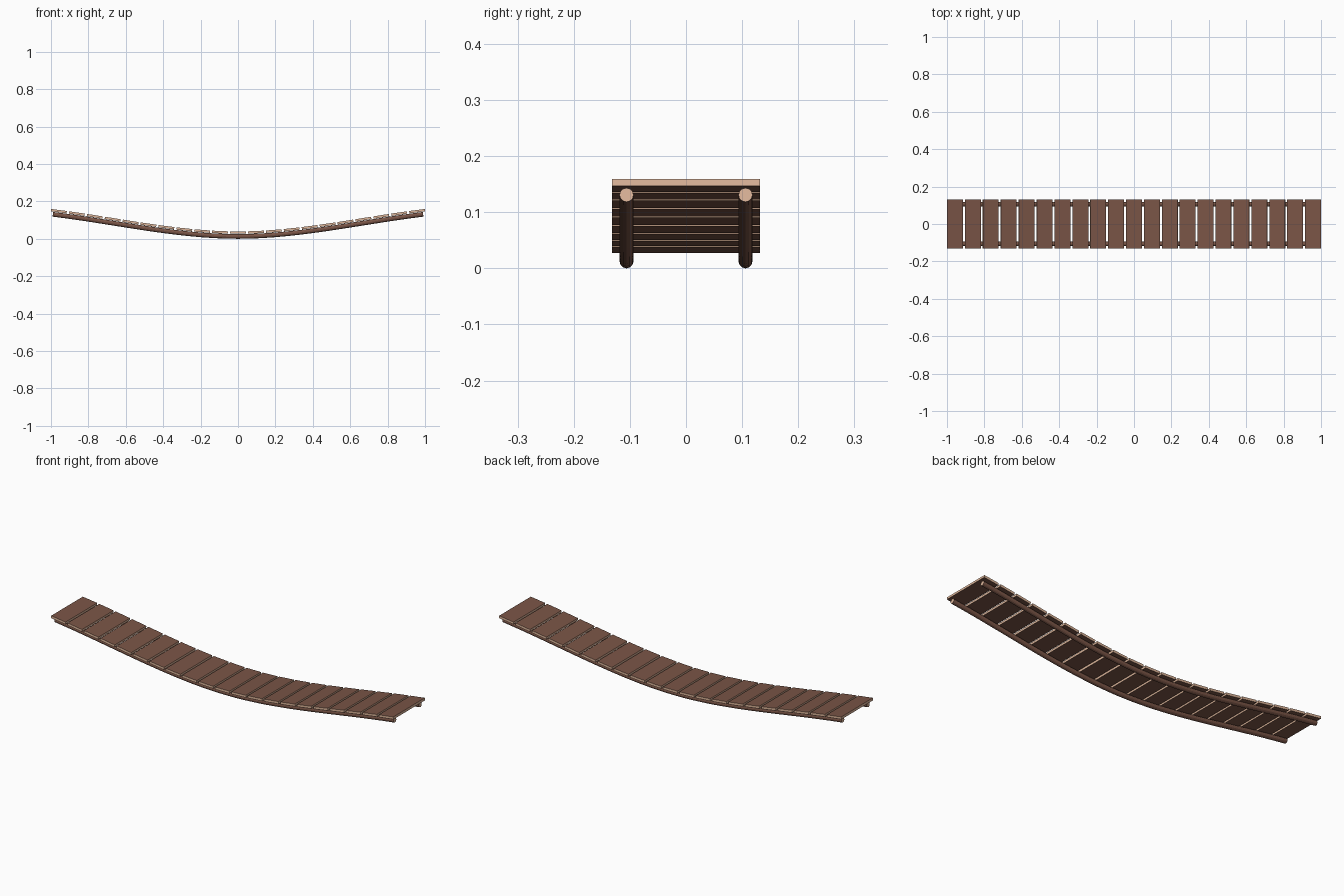
import bpy, bmesh, math
from mathutils import Matrix, Vector

if "Cube" in bpy.data.objects:
    bpy.data.objects.remove(bpy.data.objects["Cube"])

SAG, ROD_R, ROD_Y = 0.1195, 0.0125, 0.106
PLANKS, WIDTH, DEPTH, THICK = 21, 0.0848, 0.264, 0.0125
LIFT = 0.0208  # plank centre above rod centre


def height(x):
    t = abs(x)
    return ROD_R + SAG * (2 * t * t - t ** 3)


def slope(x):
    t = abs(x)
    return math.copysign(SAG * (4 * t - 3 * t * t), x)


def material(name, color):
    m = bpy.data.materials.new(name)
    m.diffuse_color = (*color, 1)
    m.use_nodes = True
    m.node_tree.nodes["Principled BSDF"].inputs["Base Color"].default_value = m.diffuse_color
    return m


brown = material("brown_wood", (0.195, 0.091, 0.062))
tan = material("cut_wood", (0.72, 0.46, 0.32))


def finish(name, bm):
    bmesh.ops.recalc_face_normals(bm, faces=bm.faces[:])
    me = bpy.data.meshes.new(name)
    bm.to_mesh(me)
    bm.free()
    me.materials.append(brown)
    me.materials.append(tan)
    ob = bpy.data.objects.new(name, me)
    bpy.context.collection.objects.link(ob)
    return ob


# Planks: brown faces with pale cut edges, tilted along the sagging curve
pitch = (2 - WIDTH) / (PLANKS - 1)
for i in range(PLANKS):
    x = -1 + WIDTH / 2 + i * pitch
    a = math.atan(slope(x))
    bm = bmesh.new()
    bmesh.ops.create_cube(bm, size=1)
    bmesh.ops.scale(bm, vec=(WIDTH, DEPTH, THICK), verts=bm.verts[:])
    bm.normal_update()
    for f in bm.faces:
        f.material_index = 0 if abs(f.normal.z) > 0.5 else 1
    ob = finish(f"plank_{i + 1:02d}", bm)
    ob.location = (x, 0, height(x) + LIFT / math.cos(a))
    ob.rotation_euler = (0, -a, 0)

# Two bent support rods with pale end caps
SIDES, SEGS, END = 12, 32, 0.99
for name, y in (("front_rod", -ROD_Y), ("back_rod", ROD_Y)):
    bm = bmesh.new()
    rings = []
    for s in range(SEGS + 1):
        x = END * (2 * s / SEGS - 1)
        turn = Matrix.Rotation(-math.atan(slope(x)), 3, 'Y')
        centre = Vector((x, y, height(x)))
        ring = []
        for k in range(SIDES):
            b = 2 * math.pi * k / SIDES
            ring.append(bm.verts.new(centre + turn @ Vector((0, ROD_R * math.cos(b), ROD_R * math.sin(b)))))
        rings.append(ring)
    for r0, r1 in zip(rings, rings[1:]):
        for k in range(SIDES):
            n = (k + 1) % SIDES
            bm.faces.new((r0[k], r0[n], r1[n], r1[k]))
    for ring in (rings[0], rings[-1]):
        bm.faces.new(ring).material_index = 1
    finish(name, bm)
